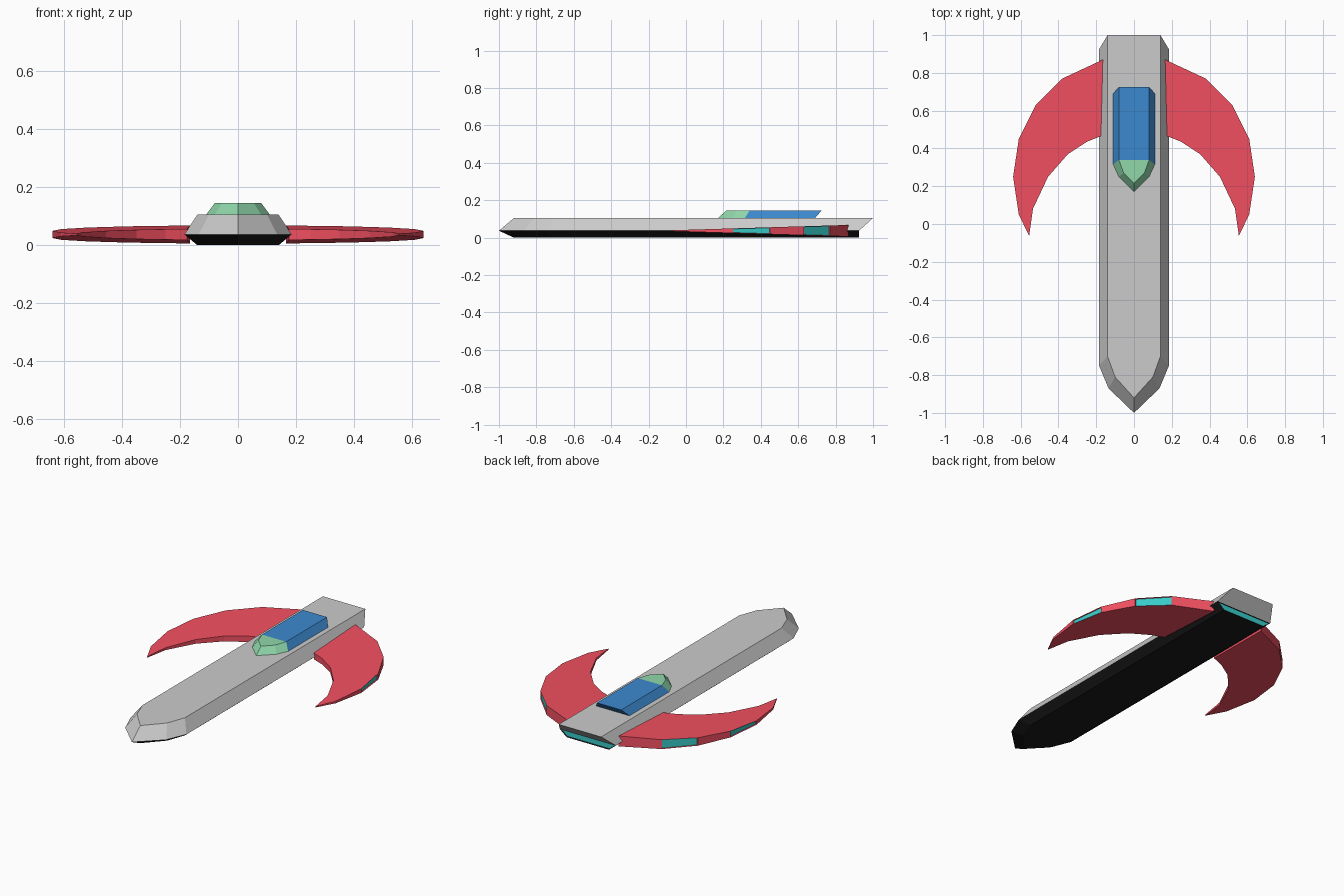
import bpy, bmesh

if "Cube" in bpy.data.objects:
    bpy.data.objects.remove(bpy.data.objects["Cube"])


def material(name, rgb):
    m = bpy.data.materials.new(name)
    m.diffuse_color = (*rgb, 1)
    m.use_nodes = True
    m.node_tree.nodes["Principled BSDF"].inputs["Base Color"].default_value = m.diffuse_color
    return m


GREY = material("hull_grey", (0.8, 0.8, 0.8))
BLACK = material("belly_black", (0.01, 0.01, 0.01))
RED = material("wing_red", (0.9, 0.08, 0.12))
BLUE = material("cabin_blue", (0.045, 0.25, 0.62))
GREEN = material("glass_green", (0.28, 0.69, 0.41))
TEAL = material("engine_teal", (0.04, 0.6, 0.58))


def mirrored(half):
    """Closed outline from a right-hand half that contains one centre point."""
    return half + [(-x, y) for x, y in reversed(half) if x > 0]


def loft(rings):
    """Skin equal-length rings of 3D points; returns bmesh, bands of side faces, caps."""
    bm = bmesh.new()
    vs = [[bm.verts.new(p) for p in r] for r in rings]
    n = len(rings[0])
    bands = [[bm.faces.new((a[i], a[(i + 1) % n], b[(i + 1) % n], b[i]))
              for i in range(n)] for a, b in zip(vs, vs[1:])]
    caps = [bm.faces.new(vs[0][::-1]), bm.faces.new(vs[-1])]
    bmesh.ops.recalc_face_normals(bm, faces=bm.faces)
    return bm, bands, caps, vs


def engine_panels(bm, faces, slot):
    """Recessed glowing panel in each given face."""
    for f in faces:
        bmesh.ops.inset_individual(bm, faces=[f], thickness=0.004, depth=-0.006)
        f.material_index = slot


def finish(bm, name, mats):
    me = bpy.data.meshes.new(name)
    bm.to_mesh(me)
    bm.free()
    for m in mats:
        me.materials.append(m)
    ob = bpy.data.objects.new(name, me)
    bpy.context.collection.objects.link(ob)
    return ob


def at(outline, z):
    return [(x, y, z) for x, y in outline]


# Hull: black belly, grey upper deck, engine strip across the stern
nose = [(0.14, -0.70), (0.10, -0.81), (0, -0.92)]
belly = mirrored([(0.14, 0.925)] + nose)
waist = mirrored([(0.185, 0.925), (0.185, -0.75), (0.135, -0.87), (0, -1.0)])
deck = mirrored([(0.14, 1.0)] + nose)
bm, bands, caps, _ = loft([at(belly, 0), at(waist, 0.037), at(deck, 0.105)])
for f in bands[0] + caps[:1]:
    f.material_index = 1
engine_panels(bm, [bands[0][-1]], 2)
finish(bm, "hull", [GREY, BLACK, TEAL])

# Cabin: blue body with a green glazed front
base = mirrored([(0.11, 0.69), (0.11, 0.315), (0.08, 0.25), (0, 0.172)])
roof = mirrored([(0.08, 0.725), (0.08, 0.34), (0.055, 0.27), (0, 0.215)])
bm, bands, caps, vs = loft([at(base, 0.105), at(roof, 0.145)])
bmesh.ops.connect_verts(bm, verts=[vs[1][1], vs[1][5]])
for f in bm.faces:
    if f.calc_center_median().y < 0.33 and f.normal.z > -0.5:
        f.material_index = 1
finish(bm, "cabin", [BLUE, GREEN])

# Wings: crescent that thins towards the forward tip, engines in the outer edge
crescent = [(0.165, 0.87), (0.38, 0.77), (0.52, 0.63), (0.61, 0.45), (0.64, 0.25),
            (0.61, 0.05), (0.555, -0.063), (0.535, 0.08), (0.455, 0.25),
            (0.35, 0.37), (0.25, 0.435), (0.175, 0.465)]


def wing_side(sign):
    return [(x, y, 0.037 + sign * (0.003 + 0.028 * (y + 0.063) / 0.933))
            for x, y in crescent]


bm, bands, caps, _ = loft([wing_side(-1), wing_side(1)])
engine_panels(bm, [bands[0][1], bands[0][3]], 1)
wings = finish(bm, "wings", [RED, TEAL])
wings.modifiers.new("mirror", "MIRROR").use_mirror_merge = False
